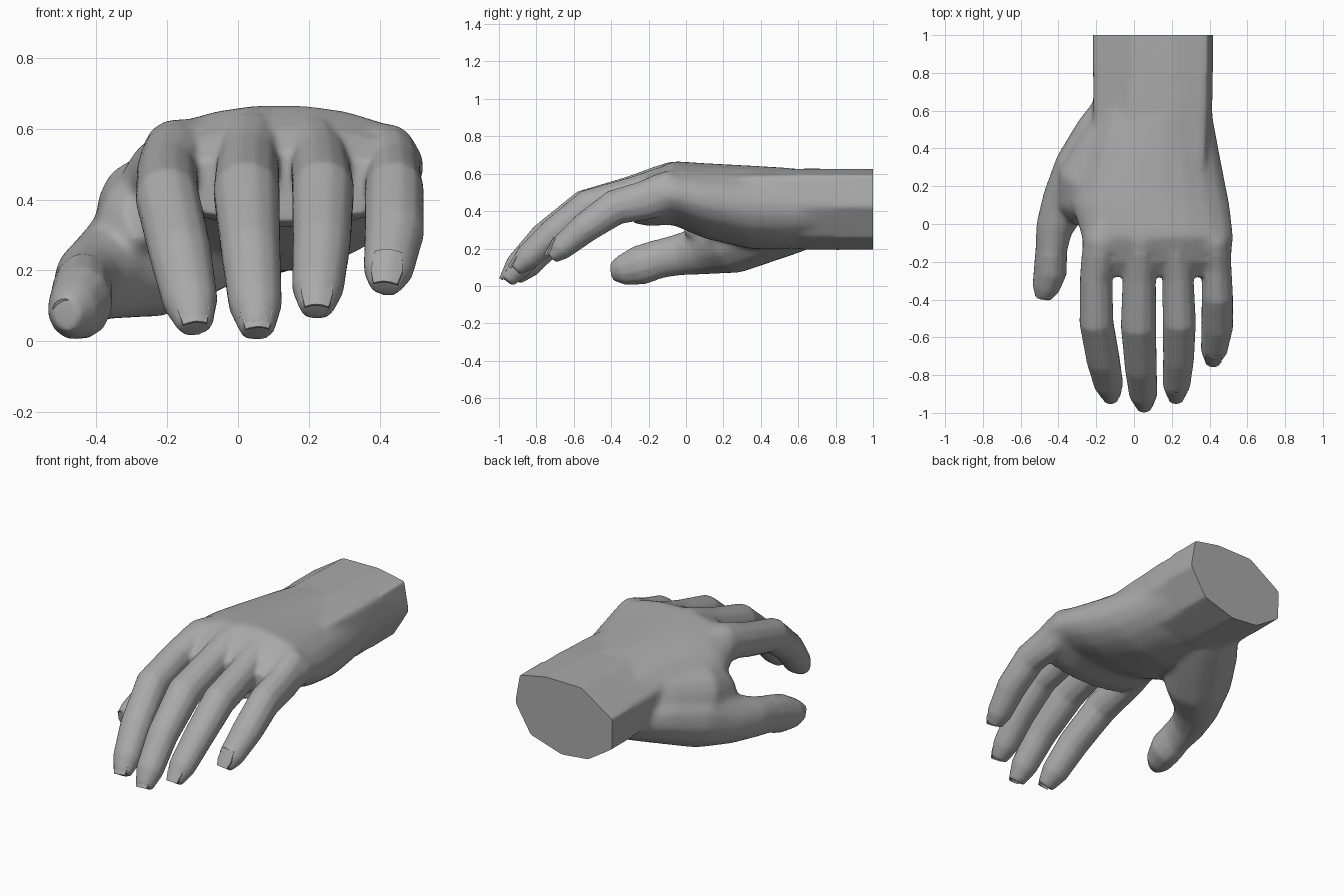
import bpy, bmesh, math
from mathutils import Vector

if "Cube" in bpy.data.objects:
    bpy.data.objects.remove(bpy.data.objects["Cube"])

skin = bpy.data.materials.new("plain grey")
skin.use_nodes = True
GREY = (0.4, 0.4, 0.4, 1)
skin.diffuse_color = GREY
skin.node_tree.nodes["Principled BSDF"].inputs["Base Color"].default_value = GREY


def make_object(name, bm):
    bmesh.ops.recalc_face_normals(bm, faces=bm.faces)
    mesh = bpy.data.meshes.new(name)
    bm.to_mesh(mesh)
    bm.free()
    mesh.materials.append(skin)
    obj = bpy.data.objects.new(name, mesh)
    bpy.context.collection.objects.link(obj)
    return obj


def activate(obj):
    bpy.ops.object.select_all(action='DESELECT')
    obj.select_set(True)
    bpy.context.view_layer.objects.active = obj


def circle(sides):
    return [(math.cos(math.tau * (k + .5) / sides), math.sin(math.tau * (k + .5) / sides))
            for k in range(sides)]


def loft(bm, stations, profile=circle(12), upright=False):
    """Skin rings along (x, y, z, half width, half height) stations."""
    pts = [Vector(s[:3]) for s in stations]
    sides = len(profile)
    rings = []
    for i, s in enumerate(stations):
        tangent = pts[min(i + 1, len(pts) - 1)] - pts[max(i - 1, 0)]
        if upright:
            tangent = Vector((0, -1, 0))
        tangent.normalize()
        side = Vector((1, 0, 0))
        side = (side - tangent * side.dot(tangent)).normalized()
        up = tangent.cross(side)
        rings.append([bm.verts.new(pts[i] + side * u * s[3] + up * v * s[4])
                      for u, v in profile])
    for a, b in zip(rings, rings[1:]):
        for k in range(sides):
            n = (k + 1) % sides
            bm.faces.new((a[k], a[n], b[n], b[k]))
    bm.faces.new(rings[0])
    bm.faces.new(rings[-1])


body = bmesh.new()

# Wrist: uneven faceted column, run long and trimmed later
loft(body, [(.1, 1.1, .41, .337, .218), (.1, .64, .41, .337, .222),
            (.1, .3, .43, .32, .19)],
     profile=[(.86, .83), (.36, .98), (-.33, .97), (-.94, .36), (-.93, -.45),
              (-.47, -.91), (.05, -.99), (.65, -.7), (.95, .06)], upright=True)

# Palm
loft(body, [(.1, .75, .41, .29, .18), (.1, .55, .415, .322, .218),
            (.09, .35, .42, .37, .225), (.09, .1, .455, .42, .203),
            (.125, -.07, .497, .405, .172), (.13, -.2, .463, .385, .143),
            (.13, -.28, .435, .34, .1)], profile=circle(20), upright=True)

# Thumb: ball of the palm, then the two outer bones
loft(body, [(.04, .72, .34, .12, .1), (-.03, .6, .33, .18, .15),
            (-.125, .45, .3, .2, .17), (-.255, .25, .247, .192, .185),
            (-.372, .1, .192, .128, .137), (-.425, -.03, .168, .1, .115),
            (-.438, -.14, .145, .086, .107), (-.443, -.25, .11, .09, .108),
            (-.467, -.34, .085, .074, .083), (-.485, -.395, .078, .042, .05)])

# Web between thumb and index finger
loft(body, [(-.03, .62, .4, .13, .14), (-.14, .42, .39, .15, .16),
            (-.27, .22, .355, .145, .165), (-.295, .08, .33, .1, .13),
            (-.275, .02, .36, .05, .09)])

# Fingers: knuckle, first bone, middle joint, last joint, pad, tip
fingers = {
    "index": [(-.12, .1, .53, .08, .085), (-.172, -.09, .532, .102, .102),
              (-.2, -.28, .47, .088, .097), (-.199, -.52, .405, .092, .095),
              (-.163, -.72, .25, .09, .084), (-.134, -.85, .11, .079, .074),
              (-.12, -.915, .042, .05, .044)],
    "middle": [(.04, .1, .55, .07, .08), (.04, -.08, .565, .095, .104),
               (.028, -.28, .496, .09, .097), (.024, -.54, .42, .096, .097),
               (.036, -.76, .255, .086, .084), (.049, -.9, .102, .077, .074),
               (.055, -.96, .027, .048, .045)],
    "ring": [(.2, .1, .54, .07, .08), (.21, -.08, .555, .09, .1),
             (.232, -.28, .49, .085, .095), (.24, -.52, .425, .09, .094),
             (.236, -.71, .28, .084, .082), (.225, -.85, .15, .075, .071),
             (.222, -.915, .09, .048, .043)],
    "little": [(.36, .1, .49, .07, .08), (.425, -.1, .503, .093, .12),
               (.437, -.22, .457, .08, .107), (.441, -.38, .42, .085, .097),
               (.441, -.54, .31, .086, .083), (.424, -.67, .2, .072, .066),
               (.415, -.72, .155, .046, .04)],
}
for stations in fingers.values():
    loft(body, stations)

# Fuse the parts into one continuous skin, softening the back of the hand more
hand = make_object("hand", body)
activate(hand)
fuse = hand.modifiers.new("fuse", 'REMESH')
fuse.mode = 'VOXEL'
fuse.voxel_size = .01
bpy.ops.object.modifier_apply(modifier=fuse.name)

back = hand.vertex_groups.new(name="back")
back.add([v.index for v in hand.data.vertices if -.16 < v.co.y < .8], 1, 'ADD')
relax = hand.modifiers.new("relax", 'SMOOTH')
relax.iterations = 8
soften = hand.modifiers.new("soften", 'SMOOTH')
soften.iterations = 45
soften.vertex_group = back.name
thin = hand.modifiers.new("thin", 'DECIMATE')
thin.ratio = .2
for m in list(hand.modifiers):
    bpy.ops.object.modifier_apply(modifier=m.name)

# Trim the wrist to a flat end
bm = bmesh.new()
bm.from_mesh(hand.data)
cut = bmesh.ops.bisect_plane(bm, geom=bm.verts[:] + bm.edges[:] + bm.faces[:],
                             plane_co=(0, 1, 0), plane_no=(0, 1, 0), clear_outer=True)
rim = [g for g in cut["geom_cut"] if isinstance(g, bmesh.types.BMEdge)]
bmesh.ops.contextual_create(bm, geom=rim)
bmesh.ops.recalc_face_normals(bm, faces=bm.faces)
bm.to_mesh(hand.data)
bm.free()
activate(hand)
bpy.ops.object.shade_smooth_by_angle(angle=math.radians(60))


# Nails: thin crowned plates lying on the finger ends
def nail(name, base, end, width, facing):
    base, end = Vector(base), Vector(end)
    along = (end - base).normalized()
    side = along.cross(Vector(facing)).normalized()
    up = side.cross(along)
    bm = bmesh.new()
    rows = []
    for p, w in ((base, .85), (base.lerp(end, .6), 1), (end, .75)):
        rows.append([[bm.verts.new(p + side * u * w * width + up * (lift - .014 * u * u))
                      for u in (-1, -.5, 0, .5, 1)] for lift in (0, -.009)])
    for (a, a2), (b, b2) in zip(rows, rows[1:]):
        for k in range(4):
            bm.faces.new((a[k], a[k + 1], b[k + 1], b[k]))
            bm.faces.new((a2[k], a2[k + 1], b2[k + 1], b2[k]))
        for k in (0, 4):
            bm.faces.new((a[k], b[k], b2[k], a2[k]))
    for top, low in (rows[0], rows[-1]):
        for k in range(4):
            bm.faces.new((top[k], top[k + 1], low[k + 1], low[k]))
    activate(make_object(name, bm))
    bpy.ops.object.shade_smooth_by_angle(angle=math.radians(40))


for name, stations in fingers.items():
    pad, tip = Vector(stations[-2][:3]), Vector(stations[-1][:3])
    nail(name + "_nail", pad + Vector((0, -.04, .06)),
         tip + Vector((0, -.038, .015)), .045, (0, -.6, .8))
nail("thumb_nail", (-.492, -.3, .168), (-.508, -.395, .115), .038, (-.5, -.1, .85))
